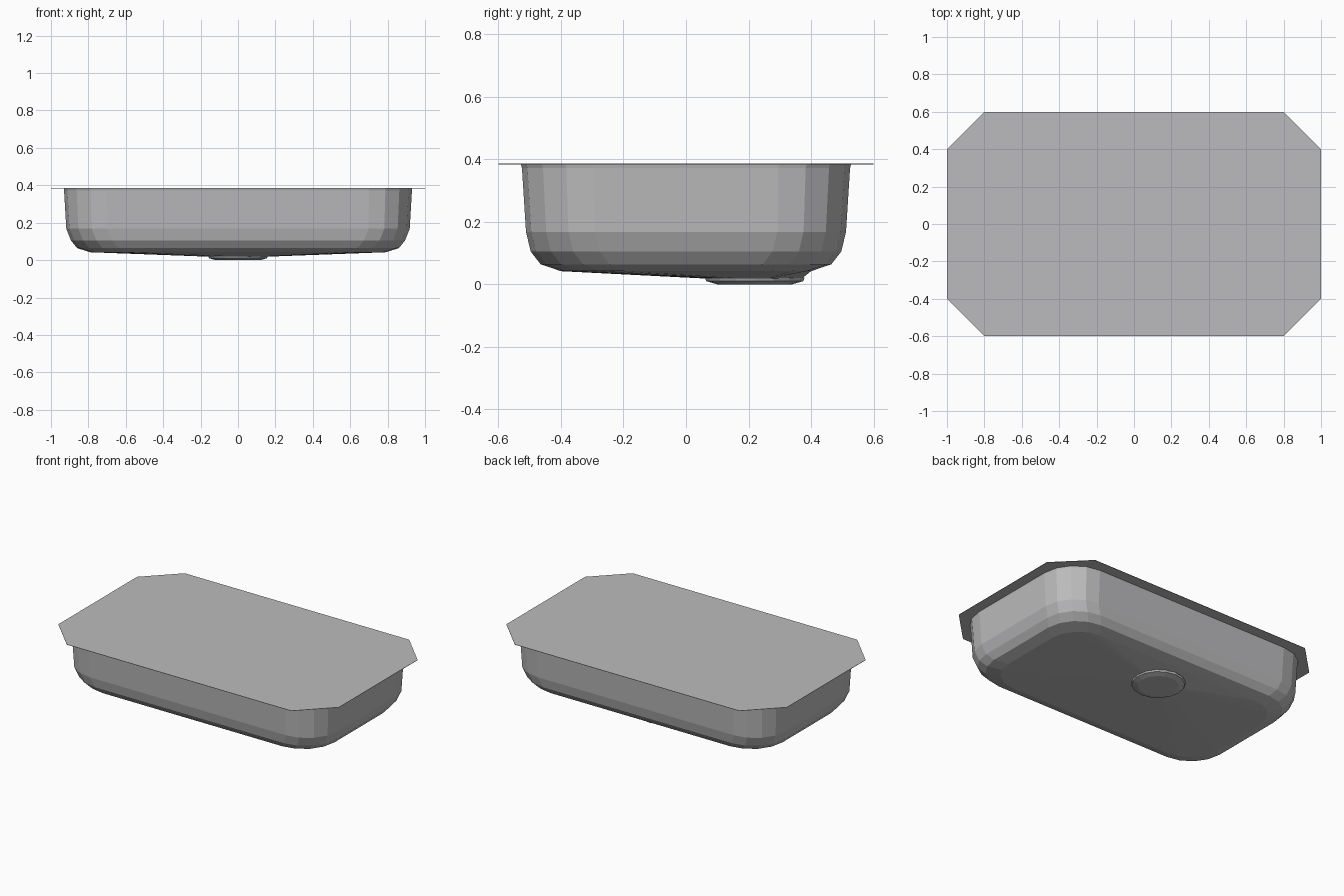
import bpy, bmesh
from math import cos, sin, pi
from mathutils import Vector

if "Cube" in bpy.data.objects:
    bpy.data.objects.remove(bpy.data.objects["Cube"], do_unlink=True)

steel = bpy.data.materials.new("brushed_steel")
steel.use_nodes = True
steel.diffuse_color = (0.5, 0.5, 0.51, 1)
steel.node_tree.nodes["Principled BSDF"].inputs["Base Color"].default_value = steel.diffuse_color


def make_object(name, bm):
    bmesh.ops.recalc_face_normals(bm, faces=bm.faces)
    mesh = bpy.data.meshes.new(name)
    bm.to_mesh(mesh)
    bm.free()
    mesh.materials.append(steel)
    obj = bpy.data.objects.new(name, mesh)
    bpy.context.collection.objects.link(obj)
    return obj


def rounded_ring(half_x, half_y, radius, z, steps=4):
    """Corner arcs plus a midpoint on every straight side."""
    ring = []
    for i, (sx, sy) in enumerate(((1, 1), (-1, 1), (-1, -1), (1, -1))):
        cx, cy = sx * (half_x - radius), sy * (half_y - radius)
        for k in range(steps + 1):
            a = (i + k / steps) * pi / 2
            ring.append(Vector((cx + radius * cos(a), cy + radius * sin(a), z)))
        ring.append(Vector(((0, half_y, z), (-half_x, 0, z),
                            (0, -half_y, z), (half_x, 0, z))[i]))
    return ring


def loft(name, rings):
    """Skin successive rings and close the last one."""
    bm = bmesh.new()
    loops = [[bm.verts.new(p) for p in ring] for ring in rings]
    for upper, lower in zip(loops, loops[1:]):
        n = len(upper)
        for i in range(n):
            j = (i + 1) % n
            bm.faces.new((upper[i], upper[j], lower[j], lower[i]))
    bm.faces.new(loops[-1])
    return make_object(name, bm)


# Basin: nearly upright walls, a rounded foot and a floor falling to the drain
DRAIN = Vector((0, 0.22, 0.018))
profile = [(0.932, 0.528, 0.23, 0.384), (0.93, 0.525, 0.23, 0.372),
           (0.918, 0.512, 0.22, 0.168), (0.893, 0.497, 0.22, 0.105),
           (0.86, 0.465, 0.22, 0.064), (0.79, 0.40, 0.20, 0.042)]
rings = [rounded_ring(*p) for p in profile]
floor = []
for p in rings[-1]:
    out = Vector((p.x, p.y - DRAIN.y, 0)).normalized()
    floor.append(DRAIN + out * 0.15)
rings.append(floor)
loft("basin", rings)


# Drain: shallow stepped disc under the floor
def circle(radius, z, sides=16):
    return [Vector((DRAIN.x + radius * cos(2 * pi * k / sides),
                    DRAIN.y + radius * sin(2 * pi * k / sides), z)) for k in range(sides)]


loft("drain", [circle(0.16, 0.022), circle(0.155, 0.01), circle(0.12, 0.0)])

# Cover: flat sheet with cut corners
bm = bmesh.new()
corners = [(1, 0.4), (0.8, 0.6), (-0.8, 0.6), (-1, 0.4),
           (-1, -0.4), (-0.8, -0.6), (0.8, -0.6), (1, -0.4)]
bm.faces.new([bm.verts.new((x, y, 0.386)) for x, y in corners])
cover = make_object("cover_sheet", bm)
solid = cover.modifiers.new("thickness", 'SOLIDIFY')
solid.thickness = 0.002
solid.offset = -1
